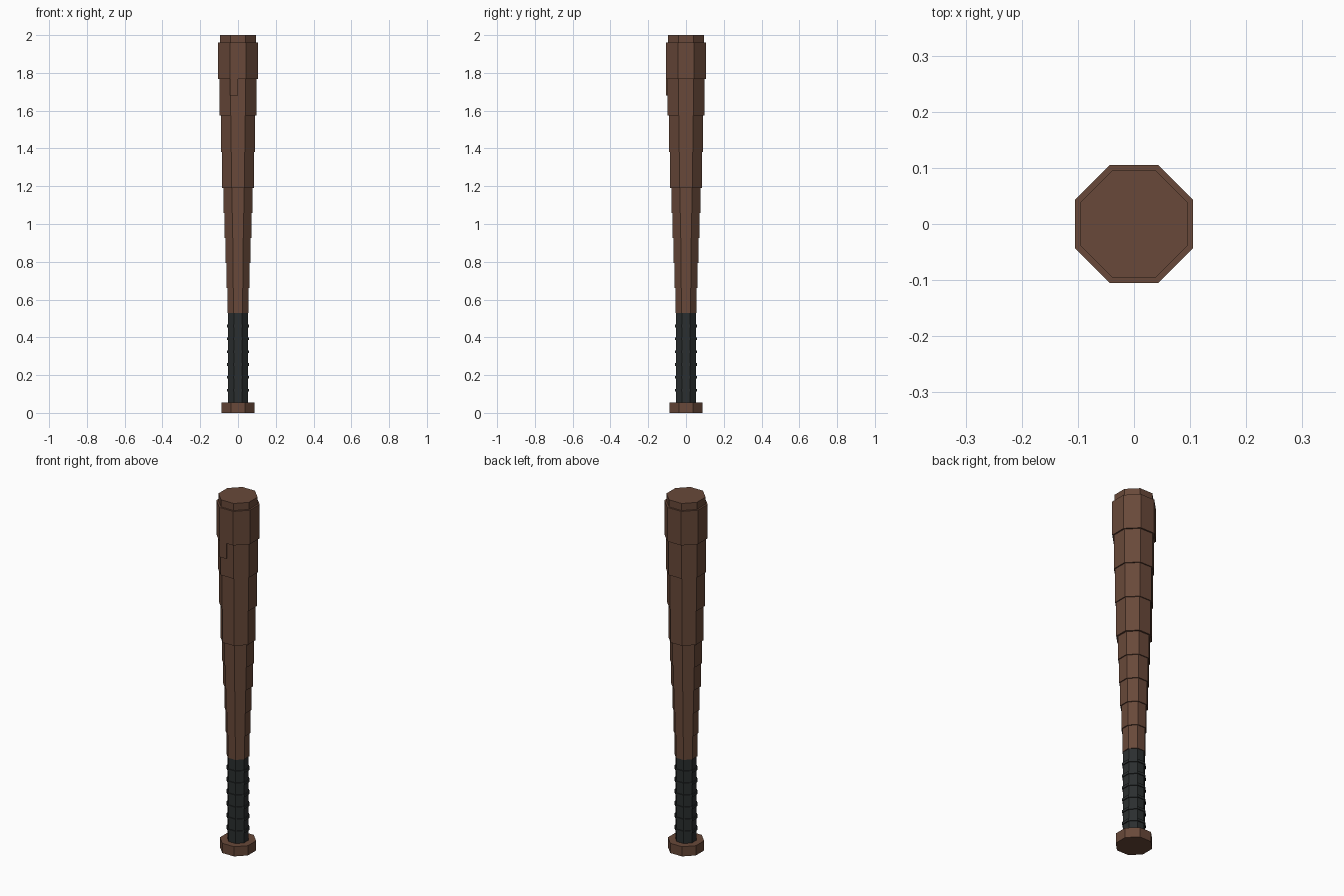
import bpy
import math

cube = bpy.data.objects.get("Cube")
if cube:
    bpy.data.objects.remove(cube, do_unlink=True)


def material(name, colour):
    m = bpy.data.materials.new(name)
    m.use_nodes = True
    m.diffuse_color = (*colour, 1)
    m.node_tree.nodes["Principled BSDF"].inputs["Base Color"].default_value = (*colour, 1)
    return m


wood = material("brown wood", (0.14, 0.066, 0.041))
tape = material("dark grip tape", (0.024, 0.028, 0.029))


def octagon(name, half_width, bottom, top, mat):
    """Upright eight-sided prism with flats facing the axes."""
    bpy.ops.mesh.primitive_cylinder_add(
        vertices=8, radius=half_width / math.cos(math.pi / 8),
        depth=top - bottom, location=(0, 0, (bottom + top) / 2),
        rotation=(0, 0, math.pi / 8))
    ob = bpy.context.object
    ob.name = name
    ob.data.materials.append(mat)
    return ob


# Knob and taped handle
octagon("knob", 0.088, 0, 0.055, wood)
octagon("grip", 0.052, 0.055, 0.53, tape)
for i in range(6):
    z = 0.12 + i * 0.068
    octagon(f"grip_ridge_{i + 1}", 0.057, z - 0.007, z + 0.007, tape)

# Slim stepped shaft
step = 0.132
for i in range(5):
    z = 0.53 + i * step
    octagon(f"shaft_{i + 1}", 0.056 + i * 0.0052, z, z + step, wood)

# Thick stepped barrel and end cap
step = 0.1925
for i, half_width in enumerate((0.086, 0.091, 0.097, 0.105)):
    z = 1.19 + i * step
    octagon(f"barrel_{i + 1}", half_width, z, z + step, wood)
octagon("end_cap", 0.095, 1.96, 2.0, wood)

# Raised chip of wood on the front, flush with the widest ring
bpy.ops.mesh.primitive_cube_add(size=1, location=(-0.021, -0.1005, 1.725))
chip = bpy.context.object
chip.name = "front_chip"
chip.dimensions = (0.042, 0.009, 0.09)
chip.data.materials.append(wood)
